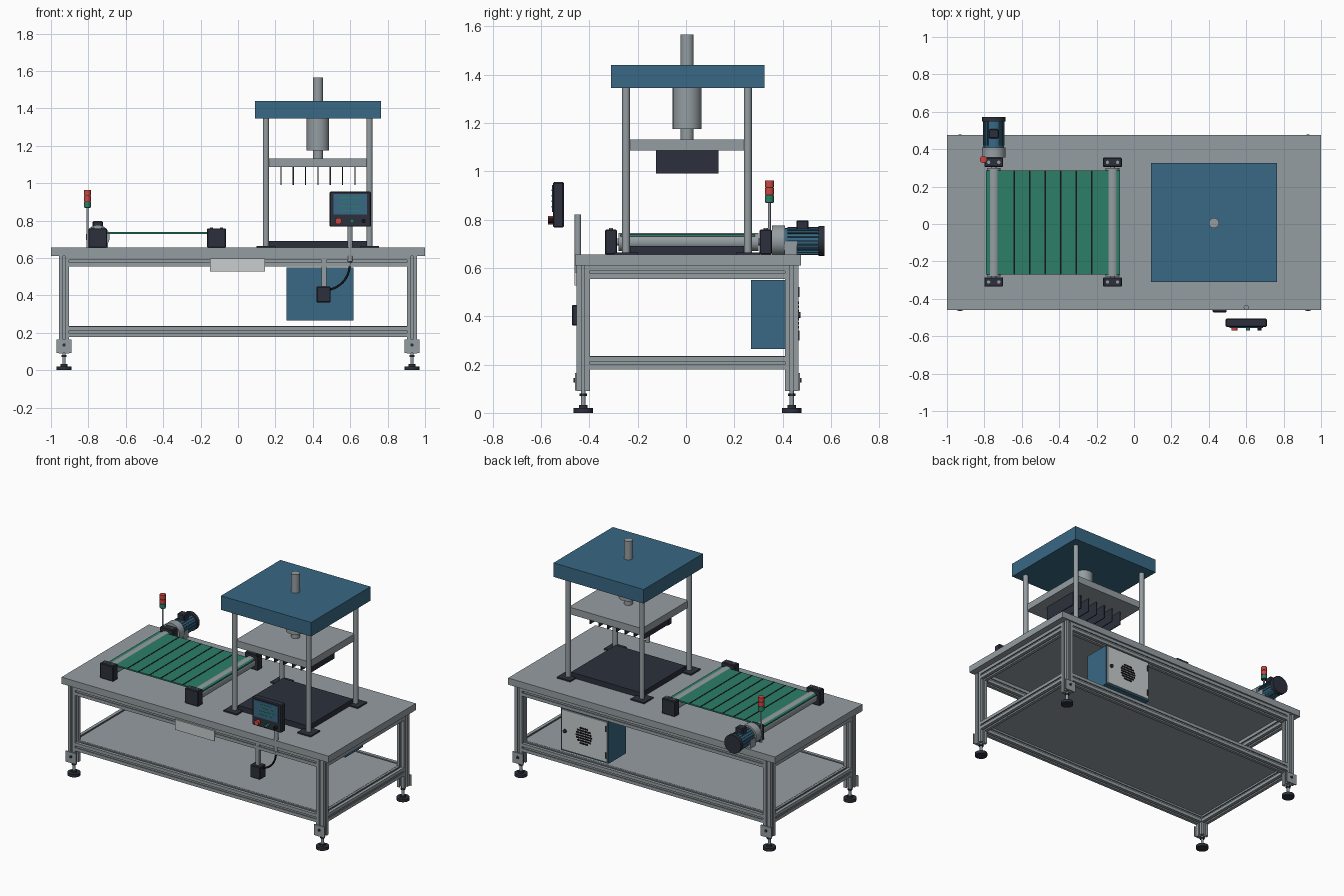
import bpy, bmesh, math
from mathutils import Matrix, Vector

if "Cube" in bpy.data.objects:
    bpy.data.objects.remove(bpy.data.objects["Cube"])


def material(name, rgb):
    m = bpy.data.materials.new(name)
    m.use_nodes = True
    m.diffuse_color = (*rgb, 1)
    m.node_tree.nodes["Principled BSDF"].inputs["Base Color"].default_value = (*rgb, 1)
    return m


GREY = material("brushed grey metal", (0.30, 0.34, 0.36))
BLUE = material("steel blue paint", (0.04, 0.14, 0.23))
DARK = material("dark navy paint", (0.025, 0.03, 0.045))
GREEN = material("belt green", (0.025, 0.21, 0.14))
RED = material("signal red", (0.62, 0.06, 0.05))
PALE = material("pale grey plate", (0.58, 0.61, 0.61))
BLACK = material("black rubber", (0.008, 0.008, 0.01))


def finish(name, bm, mat, smooth=False):
    mesh = bpy.data.meshes.new(name)
    bmesh.ops.recalc_face_normals(bm, faces=bm.faces)
    bm.to_mesh(mesh)
    bm.free()
    mesh.materials.append(mat)
    ob = bpy.data.objects.new(name, mesh)
    bpy.context.collection.objects.link(ob)
    if smooth:
        bpy.ops.object.select_all(action='DESELECT')
        ob.select_set(True)
        bpy.context.view_layer.objects.active = ob
        bpy.ops.object.shade_smooth_by_angle(angle=math.radians(35))
    return ob


def box(name, mat, x, y, z, bevel=0):
    """Box from (low, high) ranges on each axis."""
    bm = bmesh.new()
    bmesh.ops.create_cube(bm, size=1)
    for v in bm.verts:
        v.co = [(a + b) / 2 + c * (b - a) for c, (a, b) in zip(v.co, (x, y, z))]
    if bevel:
        bmesh.ops.bevel(bm, geom=bm.edges[:], offset=bevel, segments=1, affect='EDGES')
    return finish(name, bm, mat)


def rod(name, mat, start, end, r, sides=24):
    """Cylinder between two points."""
    a, b = Vector(start), Vector(end)
    d = b - a
    turn = d.to_track_quat('Z', 'Y').to_matrix().to_4x4()
    bm = bmesh.new()
    bmesh.ops.create_cone(bm, cap_ends=True, segments=sides, radius1=r, radius2=r,
                          depth=d.length, matrix=Matrix.Translation((a + b) / 2) @ turn)
    return finish(name, bm, mat, True)


def extrusion(name, start, end, size=0.055):
    """Square aluminium bar with a T-slot in every side."""
    a, b = Vector(start), Vector(end)
    h, w, cav, lip, deep = size / 2, 0.006, 0.011, 0.006, 0.014
    side = [(-h, h), (-w, h), (-w, h - lip), (-cav, h - lip), (-cav, h - deep),
            (cav, h - deep), (cav, h - lip), (w, h - lip), (w, h)]
    turn = (b - a).to_track_quat('Z', 'Y').to_matrix()
    bm = bmesh.new()
    ring = []
    for k in range(4):
        spin = Matrix.Rotation(-k * math.pi / 2, 3, 'Z')
        ring += [bm.verts.new(a + turn @ (spin @ Vector((*p, 0)))) for p in side]
    face = bm.faces.new(ring)
    top = bmesh.ops.extrude_face_region(bm, geom=[face])["geom"]
    bmesh.ops.translate(bm, vec=b - a, verts=[g for g in top if isinstance(g, bmesh.types.BMVert)])
    return finish(name, bm, GREY)


# Table frame
box("table_top", GREY, (-1, 1), (-0.46, 0.475), (0.61, 0.655))
LEG_X, FRONT, BACK = 0.93, -0.425, 0.437
for sx, lr in ((-1, "right"), (1, "left")):
    for y, fb, out in ((FRONT, "front", -1), (BACK, "back", 1)):
        x, tag = sx * LEG_X, f"{fb}_{lr}"
        extrusion(f"leg_{tag}", (x, y, 0.09), (x, y, 0.61))
        rod(f"foot_pad_{tag}", DARK, (x, y, 0), (x, y, 0.02), 0.04)
        rod(f"foot_collar_{tag}", DARK, (x, y, 0.02), (x, y, 0.032), 0.018)
        rod(f"foot_stem_{tag}", GREY, (x, y, 0.03), (x, y, 0.095), 0.009)
        rod(f"foot_nut_{tag}", DARK, (x, y, 0.07), (x, y, 0.08), 0.016, 6)
        face = y + out * 0.028
        box(f"foot_plate_{tag}", GREY, (x - 0.04, x + 0.04),
            sorted((face, face + out * 0.007)), (0.092, 0.165))
        rod(f"foot_bolt_{tag}", DARK, (x, face, 0.135), (x, face + out * 0.013, 0.135), 0.009)
for z, level in ((0.582, "upper"), (0.206, "lower")):
    for y, fb in ((FRONT, "front"), (BACK, "back")):
        extrusion(f"{level}_rail_{fb}", (-LEG_X + 0.027, y, z), (LEG_X - 0.027, y, z))
    for sx, lr in ((-1, "right"), (1, "left")):
        extrusion(f"{level}_rail_{lr}", (sx * LEG_X, FRONT + 0.027, z), (sx * LEG_X, BACK - 0.027, z))
box("lower_shelf", GREY, (-0.91, 0.91), (-0.41, 0.42), (0.224, 0.235))
box("name_plate", PALE, (-0.15, 0.145), (-0.461, -0.452), (0.527, 0.597))

# Conveyor
box("conveyor_belt", GREEN, (-0.79, -0.075), (-0.27, 0.285), (0.729, 0.738))
for i in range(6):
    x = -0.64 + i * 0.083
    box(f"belt_seam_{i}", BLACK, (x - 0.004, x + 0.004), (-0.27, 0.285), (0.737, 0.7395))
for x, end in ((-0.75, "drive"), (-0.115, "idle")):
    rod(f"{end}_roller", GREY, (x, -0.28, 0.707), (x, 0.3, 0.707), 0.037, 32)
    for y0, y1, fb in ((-0.335, -0.285, "front"), (0.305, 0.355, "back")):
        box(f"{end}_bearing_{fb}", DARK, (x - 0.05, x + 0.05), (y0, y1), (0.655, 0.758), 0.004)
        ym = (y0 + y1) / 2
        for dx in (-0.027, 0.027):
            rod(f"{end}_bearing_bolt_{fb}", GREY, (x + dx, ym, 0.75), (x + dx, ym, 0.764), 0.009, 12)
    rod(f"{end}_shaft", GREY, (x, -0.3, 0.707), (x, 0.32, 0.707), 0.014)

# Gear motor
MX, MZ = -0.75, 0.712
rod("gearbox", GREY, (MX, 0.355, MZ), (MX, 0.41, MZ), 0.064, 32)
box("motor_bracket", GREY, (MX - 0.056, MX + 0.056), (0.408, 0.46), (0.655, 0.71))
rod("motor_body", BLUE, (MX, 0.41, MZ), (MX, 0.55, MZ), 0.052, 32)
for i in range(20):
    fin = box(f"motor_fin_{i}", BLUE, (-0.0025, 0.0025), (0.42, 0.55), (0.048, 0.058))
    fin.matrix_world = Matrix.Translation((MX, 0, MZ)) @ Matrix.Rotation(i * math.pi / 10, 4, 'Y')
rod("motor_end_cap", DARK, (MX, 0.548, MZ), (MX, 0.573, MZ), 0.062, 32)
box("motor_terminal_box", DARK, (MX - 0.027, MX + 0.027), (0.457, 0.507), (0.755, 0.797), 0.005)

# Signal tower
TX, TY = -0.805, 0.345
rod("tower_pole", GREY, (TX, TY, 0.655), (TX, TY, 0.875), 0.006, 16)
rod("tower_core", DARK, (TX, TY, 0.868), (TX, TY, 0.96), 0.016)
for z, mat, tag in ((0.872, GREEN, "low"), (0.903, RED, "middle"), (0.934, RED, "top")):
    rod(f"tower_lamp_{tag}", mat, (TX, TY, z), (TX, TY, z + 0.028), 0.019)

# Press
PX, PY = 0.4275, 0.005
for px, lr in ((0.15, "right"), (0.703, "left")):
    for py, fb in ((-0.248, "front"), (0.256, "back")):
        rod(f"press_post_{fb}_{lr}", GREY, (px, py, 0.655), (px, py, 1.35), 0.0165)
        box(f"post_flange_{fb}_{lr}", DARK, (px - 0.05, px + 0.05), (py - 0.05, py + 0.05), (0.655, 0.664))
box("press_bed", DARK, (0.165, 0.69), (-0.235, 0.245), (0.655, 0.69))
box("press_crown", BLUE, (0.09, 0.765), (-0.31, 0.325), (1.345, 1.44))
rod("cylinder_upper_rod", GREY, (PX, PY, 1.43), (PX, PY, 1.565), 0.027)
rod("cylinder_body", GREY, (PX, PY, 1.175), (PX, PY, 1.35), 0.06, 32)
rod("cylinder_lower_rod", GREY, (PX, PY, 1.12), (PX, PY, 1.18), 0.027)
box("press_platen", GREY, (0.152, 0.70), (-0.246, 0.254), (1.085, 1.132))
for i in range(7):
    x = PX + (i - 3) * 0.066
    box(f"cutting_blade_{i}", DARK, (x - 0.003, x + 0.003), (-0.125, 0.135), (0.99, 1.087))

# Control panel
box("panel_housing", DARK, (0.49, 0.71), (-0.551, -0.505), (0.767, 0.955), 0.005)
box("panel_screen", BLUE, (0.51, 0.69), (-0.555, -0.55), (0.832, 0.943))
for i, wide in enumerate((0.12, 0.1, 0.12, 0.1)):
    z = 0.922 - i * 0.023
    box(f"screen_line_{i}", GREEN, (0.6 - wide / 2, 0.6 + wide / 2), (-0.5565, -0.554), (z - 0.003, z + 0.003))
for x, r, mat, tag in ((0.537, 0.017, RED, "stop"), (0.61, 0.011, GREEN, "start"), (0.672, 0.011, BLACK, "reset")):
    rod(f"panel_button_{tag}", mat, (x, -0.55, 0.797), (x, -0.57, 0.797), r)
rod("panel_pole", GREY, (0.6, -0.447, 0.58), (0.6, -0.447, 0.82), 0.0135)

# Switch box with its hanger and cable
box("switch_box", DARK, (0.42, 0.495), (-0.472, -0.41), (0.362, 0.447), 0.004)
box("switch_box_hanger", GREY, (0.446, 0.472), (-0.452, -0.43), (0.44, 0.6))
curve = bpy.data.curves.new("control_cable", 'CURVE')
curve.dimensions = '3D'
curve.bevel_depth = 0.006
curve.materials.append(BLACK)
spline = curve.splines.new('BEZIER')
spline.bezier_points.add(1)
ends = (((0.6, -0.447, 0.59), (0, 0, -0.09)), ((0.49, -0.44, 0.43), (0.07, 0, 0.02)))
for p, (co, pull) in zip(spline.bezier_points, ends):
    p.co = co
    p.handle_right = Vector(co) + Vector(pull) * (1 if co == ends[0][0] else -1)
    p.handle_left = Vector(co) + Vector(pull) * (-1 if co == ends[0][0] else 1)
bpy.context.collection.objects.link(bpy.data.objects.new("control_cable", curve))

# Electric cabinet under the back of the table
box("cabinet_body", BLUE, (0.26, 0.617), (0.268, 0.457), (0.265, 0.55))
box("cabinet_door", PALE, (0.268, 0.609), (0.456, 0.464), (0.275, 0.545))
for i in range(7):
    z = 0.405 + (i - 3) * 0.017
    half = math.sqrt(0.06 ** 2 - (z - 0.405) ** 2)
    box(f"door_vent_{i}", BLACK, (0.44 - half, 0.44 + half), (0.46, 0.467), (z - 0.005, z + 0.005))
rod("door_knob", DARK, (0.58, 0.46, 0.405), (0.58, 0.474, 0.405), 0.012)
for z in (0.32, 0.5):
    box("door_hinge", DARK, (0.27, 0.28), (0.46, 0.469), (z - 0.02, z + 0.02))
